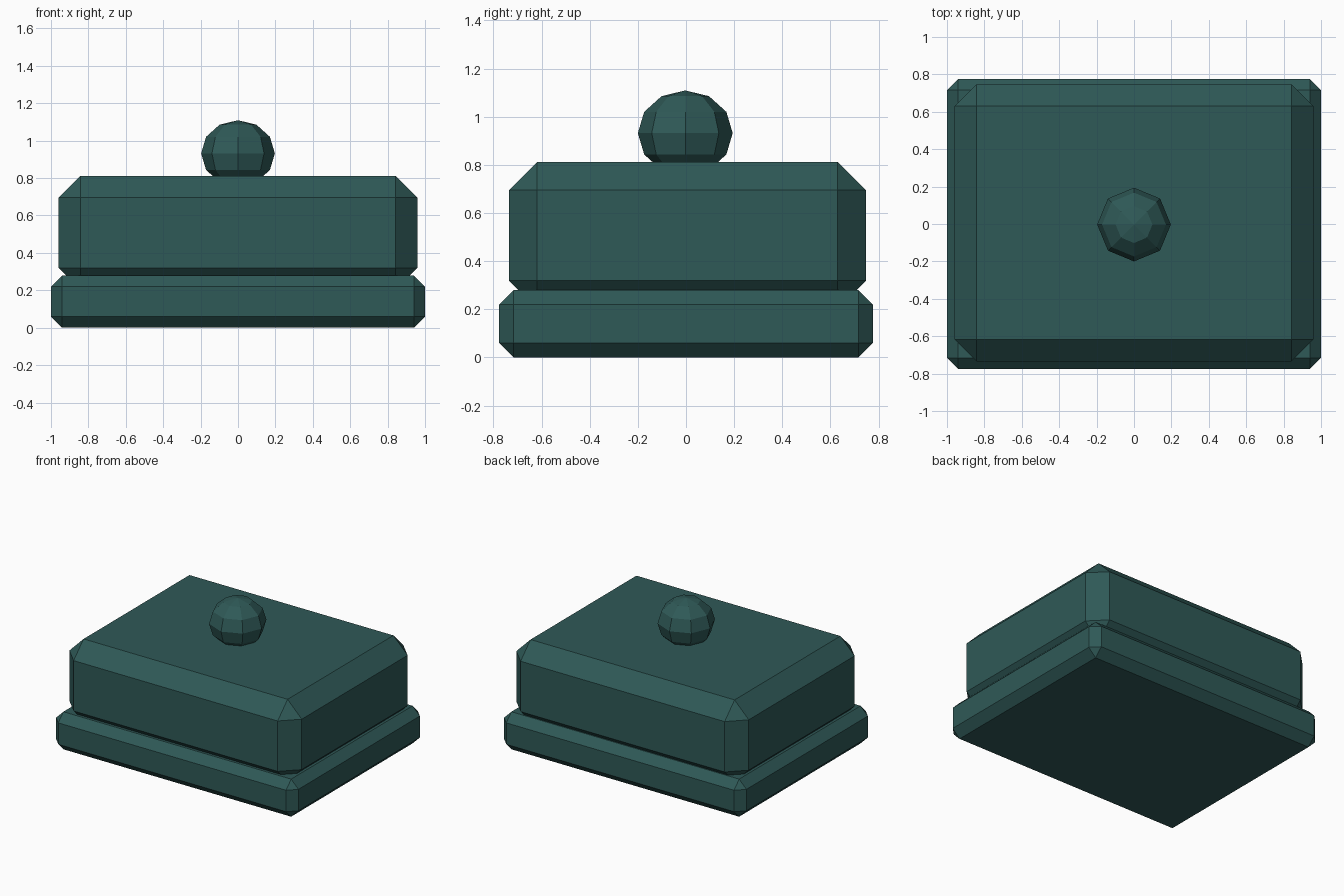
import bpy
import bmesh

if "Cube" in bpy.data.objects:
    bpy.data.objects.remove(bpy.data.objects["Cube"])

teal = bpy.data.materials.new("dark_teal")
teal.diffuse_color = (0.028, 0.1, 0.095, 1)
teal.use_nodes = True
teal.node_tree.nodes["Principled BSDF"].inputs["Base Color"].default_value = teal.diffuse_color


def finish(name, bm, location):
    mesh = bpy.data.meshes.new(name)
    bm.to_mesh(mesh)
    bm.free()
    mesh.materials.append(teal)
    obj = bpy.data.objects.new(name, mesh)
    obj.location = location
    bpy.context.collection.objects.link(obj)
    return obj


def chamfered_box(name, size, z_bottom, chamfer, y=0.0):
    bm = bmesh.new()
    bmesh.ops.create_cube(bm, size=1)
    bmesh.ops.scale(bm, vec=size, verts=bm.verts)
    obj = finish(name, bm, (0, y, z_bottom + size[2] / 2))
    bevel = obj.modifiers.new("chamfer", "BEVEL")
    bevel.width = chamfer
    bevel.segments = 1
    bevel.limit_method = 'NONE'
    return obj


# Base tray
chamfered_box("base", (2.0, 1.552, 0.28), 0.0, 0.06)

# Lid, its lower chamfer sunk into the base
chamfered_box("lid", (1.918, 1.482, 0.61), 0.202, 0.117, y=0.006)

# Slightly flattened faceted knob
bm = bmesh.new()
bmesh.ops.create_uvsphere(bm, u_segments=8, v_segments=6, radius=0.197)
bmesh.ops.scale(bm, vec=(1, 1, 0.9), verts=bm.verts)
finish("knob", bm, (0, -0.003, 0.932))
